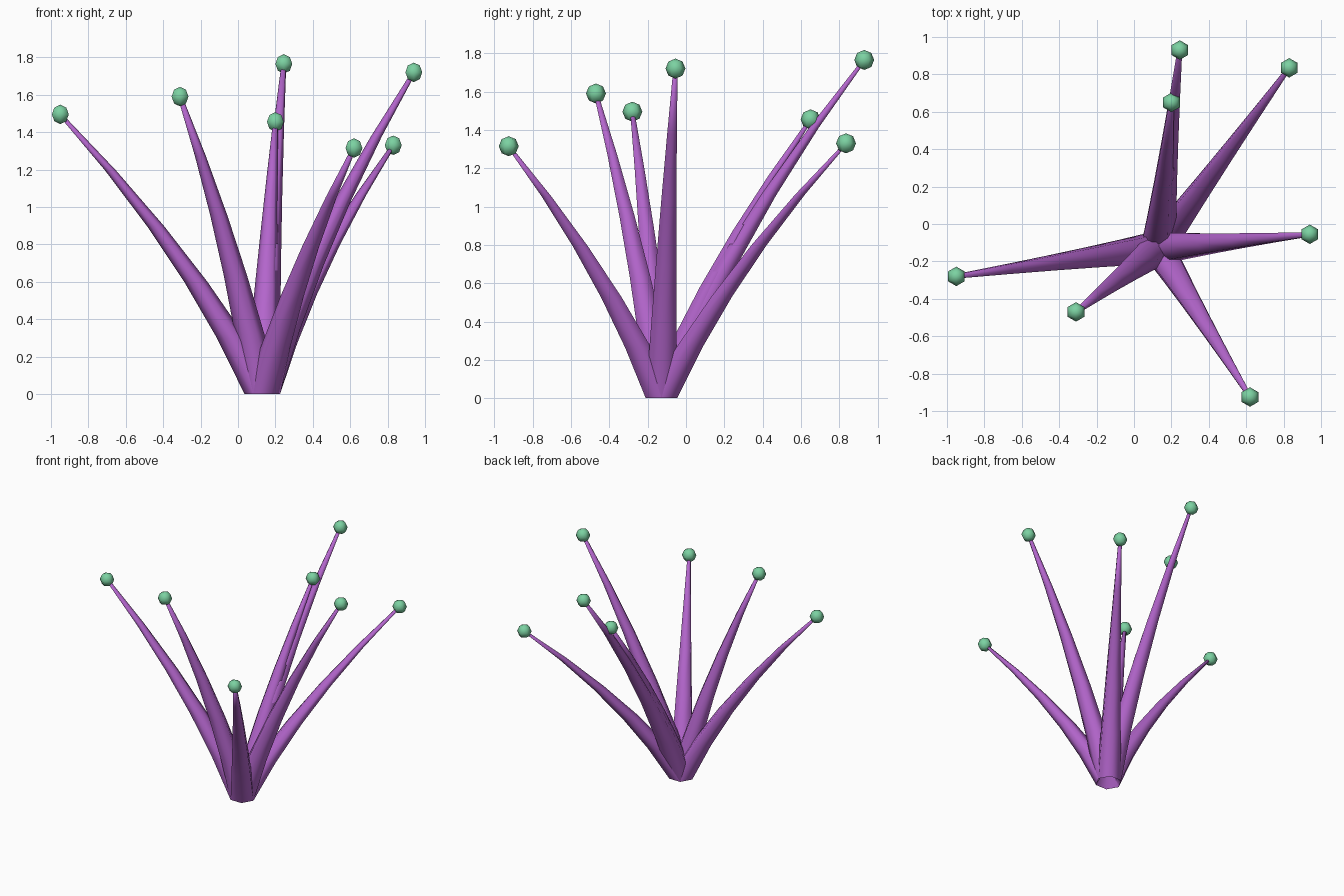
import bpy
import bmesh
import math
from mathutils import Vector

cube = bpy.data.objects.get("Cube")
if cube:
    bpy.data.objects.remove(cube, do_unlink=True)

BASE = Vector((0.13, -0.128, 0.0))
SIDES, SEGMENTS = 6, 5
BASE_RADIUS, TIP_RADIUS, BALL_RADIUS = 0.095, 0.013, 0.052
BOW = 0.3  # how much steeper the stalks start than they end

TIPS = [
    (-0.95, -0.28, 1.495),
    (-0.31, -0.47, 1.59),
    (0.245, 0.93, 1.765),
    (0.20, 0.65, 1.455),
    (0.62, -0.925, 1.315),
    (0.94, -0.055, 1.72),
    (0.83, 0.835, 1.33),
]


def make_material(name, color):
    mat = bpy.data.materials.new(name)
    mat.use_nodes = True
    mat.diffuse_color = color
    mat.node_tree.nodes["Principled BSDF"].inputs["Base Color"].default_value = color
    return mat


def finish(bm, name, mat):
    mesh = bpy.data.meshes.new(name)
    bmesh.ops.recalc_face_normals(bm, faces=bm.faces)
    for face in bm.faces:
        face.smooth = True
    bm.to_mesh(mesh)
    bm.free()
    mesh.materials.append(mat)
    obj = bpy.data.objects.new(name, mesh)
    bpy.context.collection.objects.link(obj)
    return obj


def stalk(name, tip, mat):
    """Tapered six-sided tube of level rings, bowing outward, open at the foot."""
    bm = bmesh.new()
    rings = []
    for i in range(SEGMENTS + 1):
        t = i / SEGMENTS
        center = BASE.lerp(tip, t * (1 - BOW) + BOW * t * t)
        center.z = tip.z * t
        radius = BASE_RADIUS + (TIP_RADIUS - BASE_RADIUS) * t
        ring = []
        for k in range(SIDES):
            a = math.tau * k / SIDES
            offset = Vector((math.cos(a), math.sin(a), 0)) * radius
            ring.append(bm.verts.new(center + offset))
        rings.append(ring)
    for low, high in zip(rings, rings[1:]):
        for k in range(SIDES):
            n = (k + 1) % SIDES
            bm.faces.new((low[k], low[n], high[n], high[k]))
    bm.faces.new(rings[-1])
    return finish(bm, name, mat)


def ball(name, center, mat):
    """Low-poly bead at the stalk tip."""
    bm = bmesh.new()
    bmesh.ops.create_uvsphere(bm, u_segments=SIDES, v_segments=4, radius=BALL_RADIUS)
    bmesh.ops.translate(bm, verts=bm.verts, vec=center)
    return finish(bm, name, mat)


purple = make_material("purple stalk", (0.45, 0.13, 0.60, 1))
green = make_material("mint green bead", (0.20, 0.64, 0.36, 1))

for number, point in enumerate(TIPS, 1):
    tip = Vector(point)
    stalk(f"stalk_{number}", tip, purple)
    ball(f"bead_{number}", tip, green)
